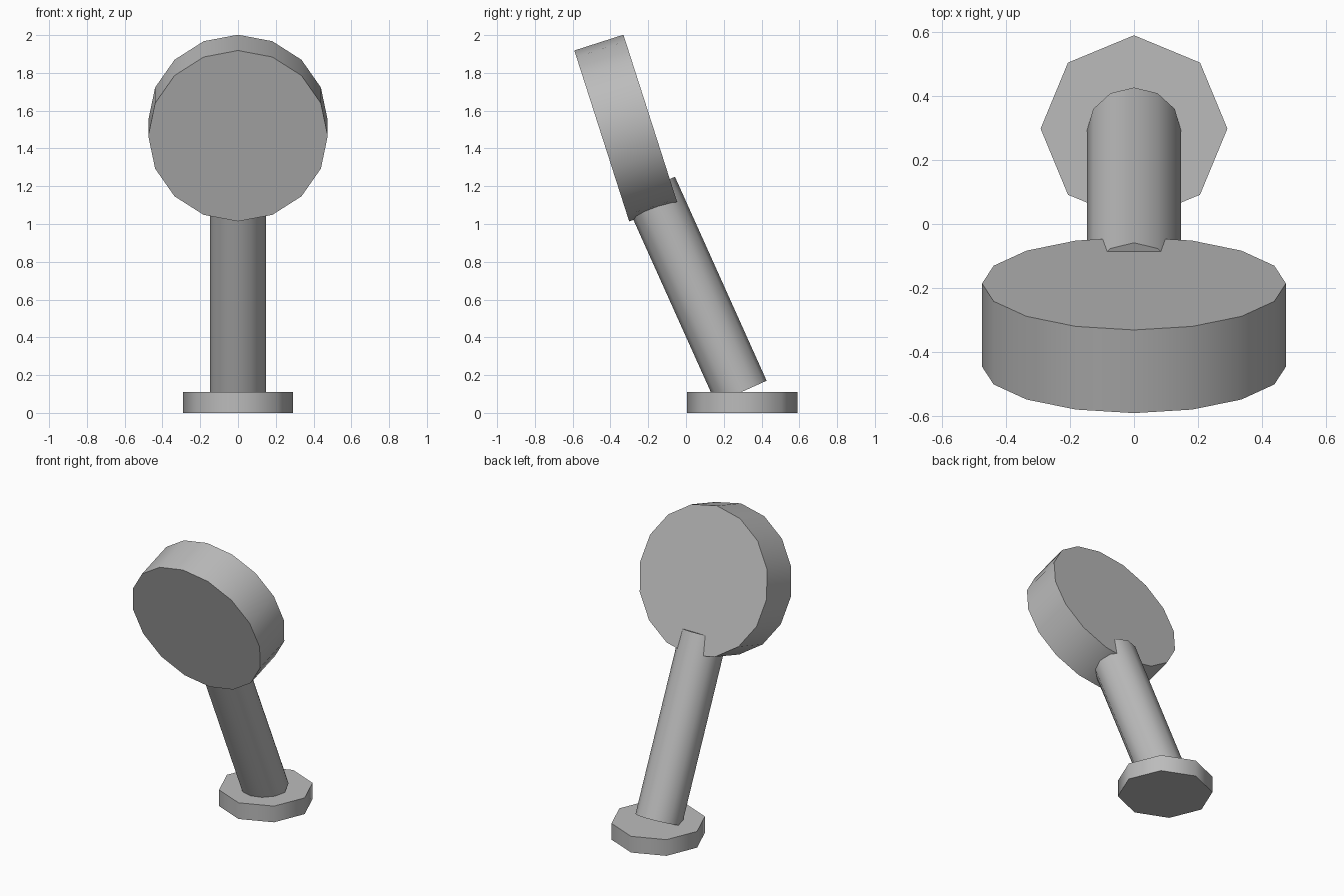
import bpy
from math import radians

cube = bpy.data.objects.get("Cube")
if cube:
    bpy.data.objects.remove(cube, do_unlink=True)

# One plain grey for every part
grey = bpy.data.materials.new("plain_grey")
grey.use_nodes = True
colour = (0.5, 0.5, 0.5, 1)
grey.diffuse_color = colour
grey.node_tree.nodes["Principled BSDF"].inputs["Base Color"].default_value = colour


def cylinder(name, sides, radius, depth, centre, tilt):
    """Capped cylinder tilted about the x axis, with smooth sides."""
    bpy.ops.mesh.primitive_cylinder_add(
        vertices=sides, radius=radius, depth=depth,
        location=centre, rotation=(radians(tilt), 0, 0))
    part = bpy.context.object
    part.name = name
    part.data.materials.append(grey)
    bpy.ops.object.shade_smooth_by_angle(angle=radians(60))
    return part


# Octagonal foot standing on the ground
cylinder("foot", 8, 0.292, 0.11, (0, 0.298, 0.055), 0)

# Leaning round post, rising from the middle of the foot
cylinder("post", 12, 0.147, 1.184, (0, 0.05, 0.65), 24.2)

# Thick disc head, tipped so its face looks forward and slightly down
cylinder("head", 16, 0.475, 0.273, (0, -0.316, 1.508), -72.2)
